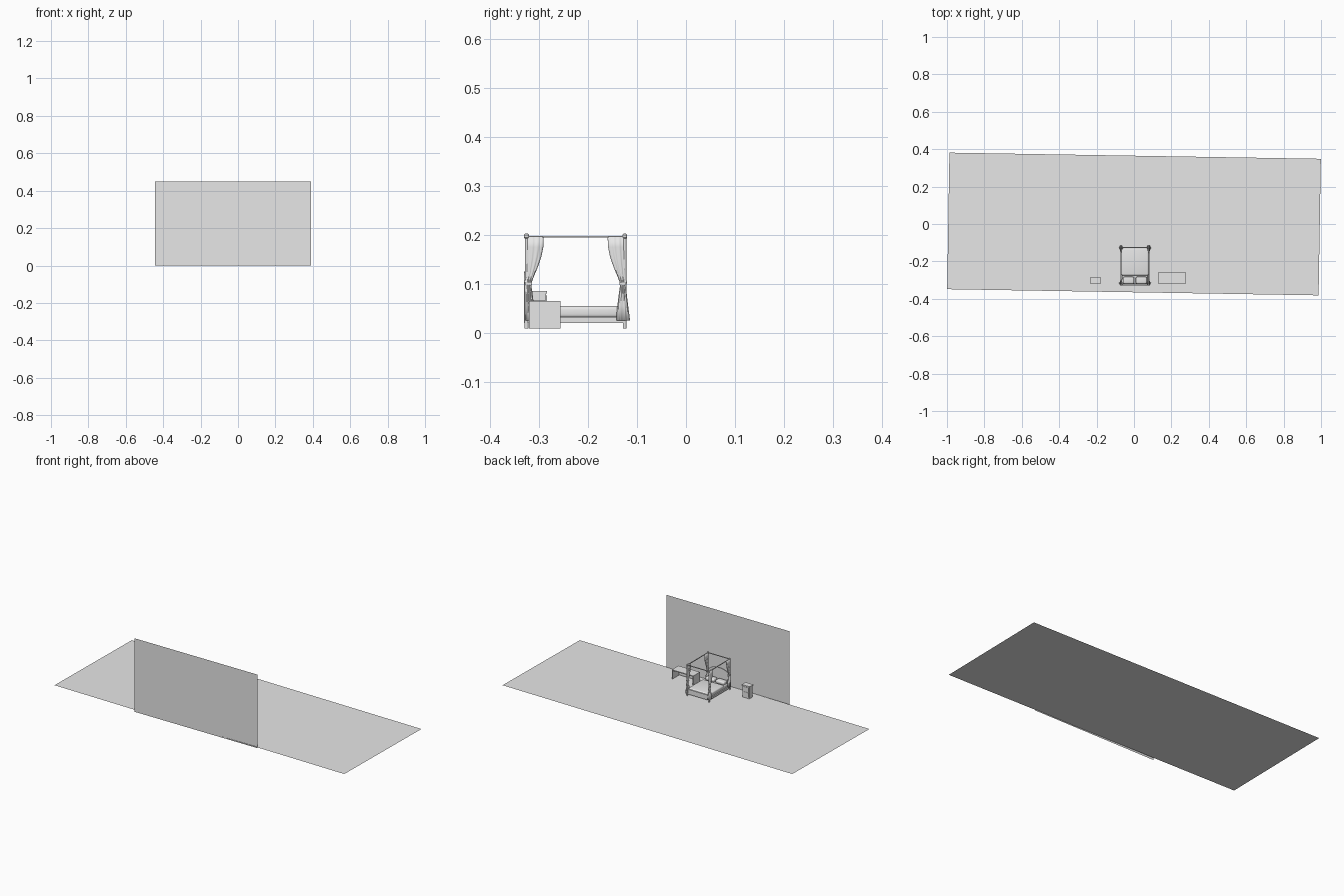
import bpy, bmesh, math
from mathutils import Vector

cube = bpy.data.objects.get("Cube")
if cube:
    bpy.data.objects.remove(cube, do_unlink=True)

# One plain grey for the whole room
grey = bpy.data.materials.new("plain_grey")
grey.use_nodes = True
grey.diffuse_color = (0.8, 0.8, 0.8, 1)
grey.node_tree.nodes["Principled BSDF"].inputs["Base Color"].default_value = (0.8, 0.8, 0.8, 1)


def finish(name, bm, smooth=False):
    mesh = bpy.data.meshes.new(name)
    bmesh.ops.recalc_face_normals(bm, faces=bm.faces)
    bm.to_mesh(mesh)
    bm.free()
    mesh.materials.append(grey)
    for p in mesh.polygons:
        p.use_smooth = smooth
    obj = bpy.data.objects.new(name, mesh)
    bpy.context.collection.objects.link(obj)
    return obj


def box(name, x, y, z, bevel=0):
    """Box from three (low, high) ranges."""
    bm = bmesh.new()
    bmesh.ops.create_cube(bm, size=1)
    for v in bm.verts:
        v.co = Vector([(r[0] + r[1]) / 2 + c * (r[1] - r[0]) for r, c in zip((x, y, z), v.co)])
    if bevel:
        bmesh.ops.bevel(bm, geom=bm.edges[:], offset=bevel, segments=4, profile=0.5, affect='EDGES')
    return finish(name, bm, bool(bevel))


def loft(name, rings, smooth=True, cap=True):
    """Skin a list of closed rings."""
    bm = bmesh.new()
    rows = [[bm.verts.new(p) for p in ring] for ring in rings]
    n = len(rows[0])
    for a, b in zip(rows, rows[1:]):
        for i in range(n):
            j = (i + 1) % n
            bm.faces.new((a[i], a[j], b[j], b[i]))
    if cap:
        bm.faces.new(rows[0])
        bm.faces.new(rows[-1])
    return finish(name, bm, smooth)


FLOOR = 0.009

# Floor and wall sheets
bm = bmesh.new()
bmesh.ops.create_grid(bm, x_segments=1, y_segments=1, size=1)
for v in bm.verts:
    v.co = (v.co.x * 0.993, v.co.y * 0.365, 0)
floor = finish("floor", bm)
floor.rotation_euler.z = math.radians(-0.95)
floor.location.z = FLOOR - 0.002

bm = bmesh.new()
bm.faces.new([bm.verts.new((x, -0.367, z)) for x, z in
              ((-0.445, 0), (0.39, 0), (0.39, 0.45), (-0.445, 0.45))])
finish("wall", bm)

# Bed posts, turned with a knob on top
CX, HALF, HEAD, FOOT = 0.005, 0.074, -0.325, -0.125
post_profile = [(FLOOR, 0.004), (0.1, 0.004), (0.104, 0.005), (0.108, 0.0035),
                (0.192, 0.0035), (0.194, 0.005), (0.2, 0.005), (0.203, 0.002)]


def post(name, x, y):
    loft(name, [[(x + r * math.cos(t * math.pi / 6), y + r * math.sin(t * math.pi / 6), z)
                 for t in range(12)] for z, r in post_profile], smooth=False)


# Tied curtain: height, reach toward the bed middle, reach past the post, thickness
drape_profile = [(0.197, 0.035, 0.001, 0.004), (0.175, 0.034, 0.001, 0.004),
                 (0.155, 0.03, 0.001, 0.005), (0.135, 0.023, 0.001, 0.005),
                 (0.118, 0.016, 0.001, 0.005), (0.1, 0.009, 0.002, 0.005),
                 (0.08, 0.012, 0.004, 0.007), (0.055, 0.015, 0.007, 0.008),
                 (0.025, 0.018, 0.011, 0.01)]


def curtain(name, x, y, inward):
    rings, n = [], 40
    for z, reach, past, thick in drape_profile:
        if inward > 0:
            past = min(past, 0.003)
        mid, wide = (reach - past) / 2, (reach + past) / 2
        ring = []
        for i in range(n):
            a = 2 * math.pi * i / n
            fold = 1 + 0.2 * math.cos(a * 10)
            ring.append((x + thick * math.sin(a) * fold,
                         y + inward * (mid + wide * math.cos(a)), z))
        rings.append(ring)
    loft(name, rings)
    box(name + "_tie", (x - 0.0065, x + 0.0065),
        sorted((y - inward * 0.003, y + inward * 0.0105)), (0.098, 0.103))


for side, sx in (("left", 1), ("right", -1)):
    x = CX + sx * HALF
    for end, y, inward in (("head", HEAD, 1), ("foot", FOOT, -1)):
        post(f"{side}_{end}_post", x, y)
        curtain(f"{side}_{end}_curtain", x, y, inward)
    box(f"{side}_canopy_rail", (x - 0.002, x + 0.002), (HEAD, FOOT), (0.194, 0.198))
    box(f"{side}_bed_rail", (x - 0.003, x + 0.003), (HEAD, FOOT), (0.02, 0.032))
for end, y in (("head", HEAD), ("foot", FOOT)):
    box(f"{end}_canopy_rail", (CX - HALF, CX + HALF), (y - 0.002, y + 0.002), (0.194, 0.198))
box("footboard", (CX - HALF, CX + HALF), (FOOT - 0.003, FOOT + 0.003), (0.02, 0.05))

# Arched headboard
arch = [(CX + HALF * math.cos(math.pi * i / 16), 0.085 + 0.04 * math.sin(math.pi * i / 16))
        for i in range(17)]
outline = [(CX - HALF, 0.02), (CX + HALF, 0.02)] + arch
loft("headboard", [[(x, y, z) for x, z in outline] for y in (-0.33, -0.324)], smooth=False)

# Bedding
box("mattress", (CX - 0.069, CX + 0.069), (-0.322, -0.13), (0.021, 0.047), 0.006)
box("blanket", (CX - 0.073, CX + 0.073), (-0.275, -0.129), (0.03, 0.055), 0.008)
for side, sx in (("left", 1), ("right", -1)):
    x = CX + sx * 0.034
    box(f"{side}_pillow", (x - 0.03, x + 0.03), (-0.32, -0.282), (0.045, 0.066), 0.008)

# Low table with panel sides, open toward the room
TX, TY = (0.13, 0.275), (-0.32, -0.256)
box("table_top", TX, TY, (0.06, 0.065))
box("table_back", TX, (TY[0], TY[0] + 0.004), (0.012, 0.06))
for side, x in (("right", TX[0]), ("left", TX[1] - 0.005)):
    box(f"table_{side}_panel", (x, x + 0.005), TY, (FLOOR, 0.06))

# Bedside cabinet
box("cabinet_body", (-0.229, -0.181), (-0.318, -0.286), (FLOOR, 0.08))
box("cabinet_top", (-0.232, -0.178), (-0.32, -0.284), (0.08, 0.085))
for i in range(2):
    z = 0.018 + i * 0.031
    box(f"cabinet_drawer_{i + 1}", (-0.225, -0.185), (-0.286, -0.284), (z, z + 0.027))
